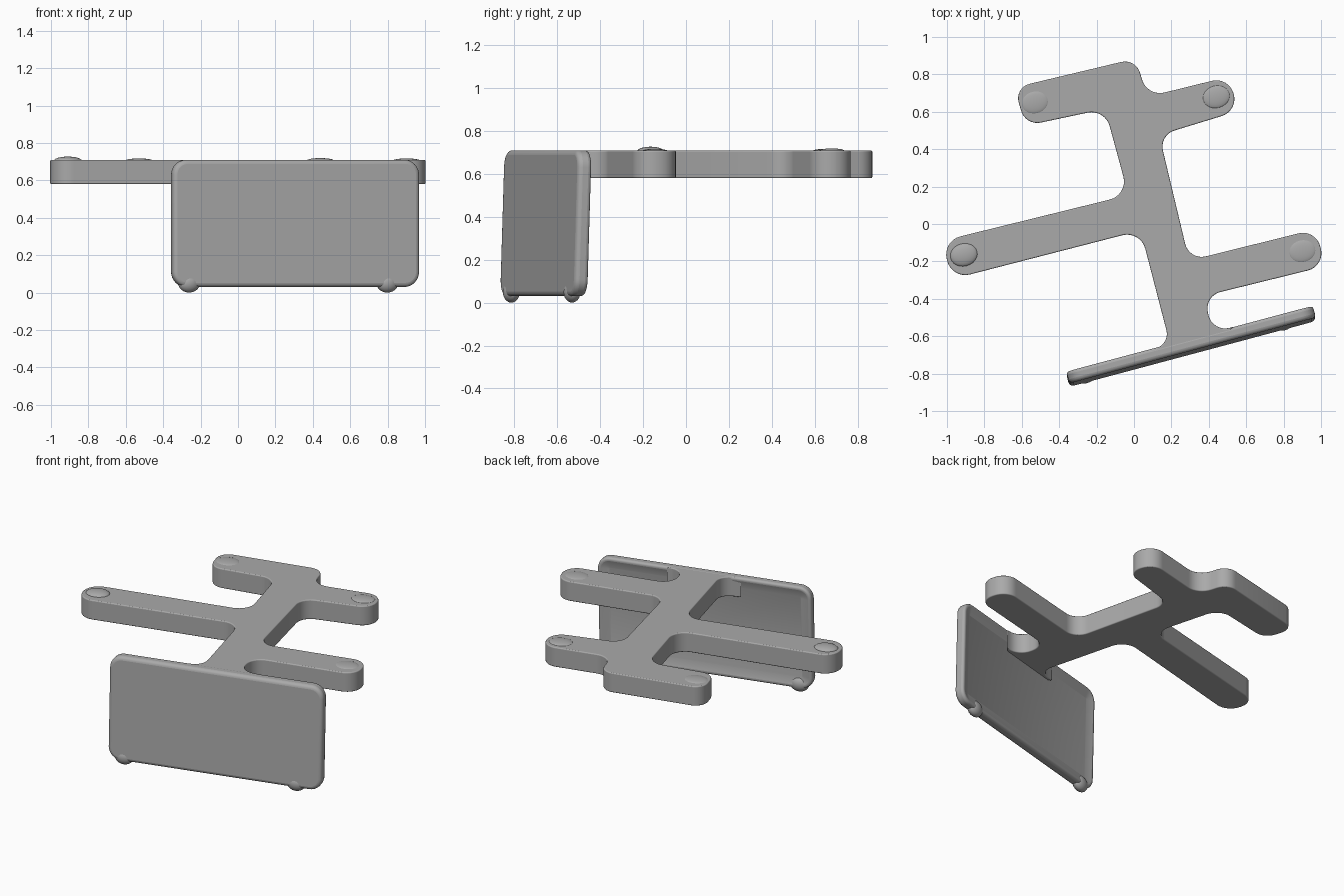
import bpy, bmesh, math
from mathutils import Vector, Matrix

cube = bpy.data.objects.get("Cube")
if cube:
    bpy.data.objects.remove(cube, do_unlink=True)

# One plain grey for the whole model
grey = bpy.data.materials.new("plain grey")
grey.use_nodes = True
grey.diffuse_color = (0.4, 0.4, 0.4, 1)
grey.node_tree.nodes["Principled BSDF"].inputs["Base Color"].default_value = (0.4, 0.4, 0.4, 1)


def rounded_outline(corners, steps=8):
    """Replace each (x, y, radius) corner with a tangent arc."""
    points = []
    for i, (x, y, radius) in enumerate(corners):
        here = Vector((x, y))
        if radius == 0:
            points.append(here)
            continue
        before = (Vector(corners[i - 1][:2]) - here).normalized()
        after = (Vector(corners[(i + 1) % len(corners)][:2]) - here).normalized()
        half = before.angle(after) / 2
        centre = here + (before + after).normalized() * radius / math.sin(half)
        reach = radius / math.tan(half)
        start, end = here + before * reach - centre, here + after * reach - centre
        sweep = start.angle_signed(end)
        for k in range(steps + 1):
            points.append(centre + Matrix.Rotation(-sweep * k / steps, 2) @ start)
    return points


def finish(bm, name, bevel=0):
    bmesh.ops.recalc_face_normals(bm, faces=bm.faces)
    mesh = bpy.data.meshes.new(name)
    bm.to_mesh(mesh)
    bm.free()
    mesh.materials.append(grey)
    obj = bpy.data.objects.new(name, mesh)
    bpy.context.collection.objects.link(obj)
    if bevel:
        mod = obj.modifiers.new("soft edges", "BEVEL")
        mod.width, mod.segments = bevel, 4
        mod.limit_method, mod.angle_limit = "ANGLE", math.radians(50)
    bpy.ops.object.select_all(action="DESELECT")
    obj.select_set(True)
    bpy.context.view_layer.objects.active = obj
    bpy.ops.object.shade_smooth_by_angle(angle=math.radians(40))


def slab(corners, low, high):
    bm = bmesh.new()
    face = bm.faces.new([bm.verts.new((p.x, p.y, low)) for p in rounded_outline(corners)])
    grown = bmesh.ops.extrude_face_region(bm, geom=[face])["geom"]
    verts = [g for g in grown if isinstance(g, bmesh.types.BMVert)]
    bmesh.ops.translate(bm, verts=verts, vec=(0, 0, high - low))
    bmesh.ops.recalc_face_normals(bm, faces=bm.faces)
    return bm


def lump(name, size, place):
    bm = bmesh.new()
    bmesh.ops.create_uvsphere(bm, u_segments=24, v_segments=12, radius=1)
    bmesh.ops.scale(bm, verts=bm.verts, vec=size)
    bmesh.ops.transform(bm, matrix=place, verts=bm.verts)
    finish(bm, name)


# Branching frame: slanted spine with four arms
frame = [
    (-0.64, 0.73, 0.08), (0.01, 0.885, 0.085), (0.07, 0.68, 0.1),           # back right arm
    (0.505, 0.787, 0.095), (0.56, 0.605, 0.095), (0.135, 0.475, 0.09),      # back left arm
    (0.295, -0.195, 0.09), (0.97, -0.028, 0.095), (1.025, -0.225, 0.095),   # front left arm
    (0.375, -0.385, 0.09), (0.42, -0.58, 0.09),                             # notch by the panel
    (0.53, -0.55, 0), (0.48, -0.61, 0), (0.12, -0.71, 0), (0.07, -0.68, 0),
    (0.192, -0.64, 0.08), (0.035, -0.035, 0.1),
    (-0.975, -0.295, 0.1), (-1.025, -0.09, 0.1), (-0.03, 0.155, 0.1),       # front right arm
    (-0.155, 0.615, 0.1), (-0.58, 0.525, 0.09),
]
finish(slab(frame, 0.58, 0.709), "branching_frame", 0.026)

# Low swellings on the arm tips
turn = Matrix.Rotation(math.atan(0.25), 4, "Z")
for label, x, y, rise in [("back_right", -0.53, 0.65, 0.012), ("back_left", 0.44, 0.68, 0.014),
                          ("front_left", 0.9, -0.145, 0.012), ("front_right", -0.91, -0.165, 0.022)]:
    lump(label + "_tip_pad", (0.075, 0.062, rise), Matrix.Translation((x, y, 0.705)) @ turn)

# Upright front panel, drawn flat, dished on its back, then stood up and turned
half, thick, lean = 0.682, 0.07, 0.03
panel = slab([(-half, 0.03, 0.08), (half, 0.03, 0.08),
              (half, 0.71, 0.08), (-half, 0.71, 0.08)], 0, thick)
back = min((f for f in panel.faces if len(f.verts) > 4), key=lambda f: f.normal.z)
bmesh.ops.inset_region(panel, faces=[back], thickness=0.07, depth=-0.022)
stand = Matrix.Translation((0.314, -0.675, 0)) @ Matrix.Rotation(math.atan(0.267), 4, "Z")
upright = Matrix.Translation((0, thick, 0)) @ Matrix.Rotation(math.pi / 2, 4, "X")
bmesh.ops.transform(panel, matrix=stand @ upright, verts=panel.verts)
for v in panel.verts:
    v.co.y -= lean * (0.71 - v.co.z)
finish(panel, "front_panel", 0.022)

# Swollen lower panel corners that touch the ground
for side, x in [("right", -0.592), ("left", 0.505)]:
    lump(side + "_foot_nub", (0.06, 0.038, 0.05),
         stand @ Matrix.Translation((x, thick / 2 - 0.7 * lean, 0.05)))
